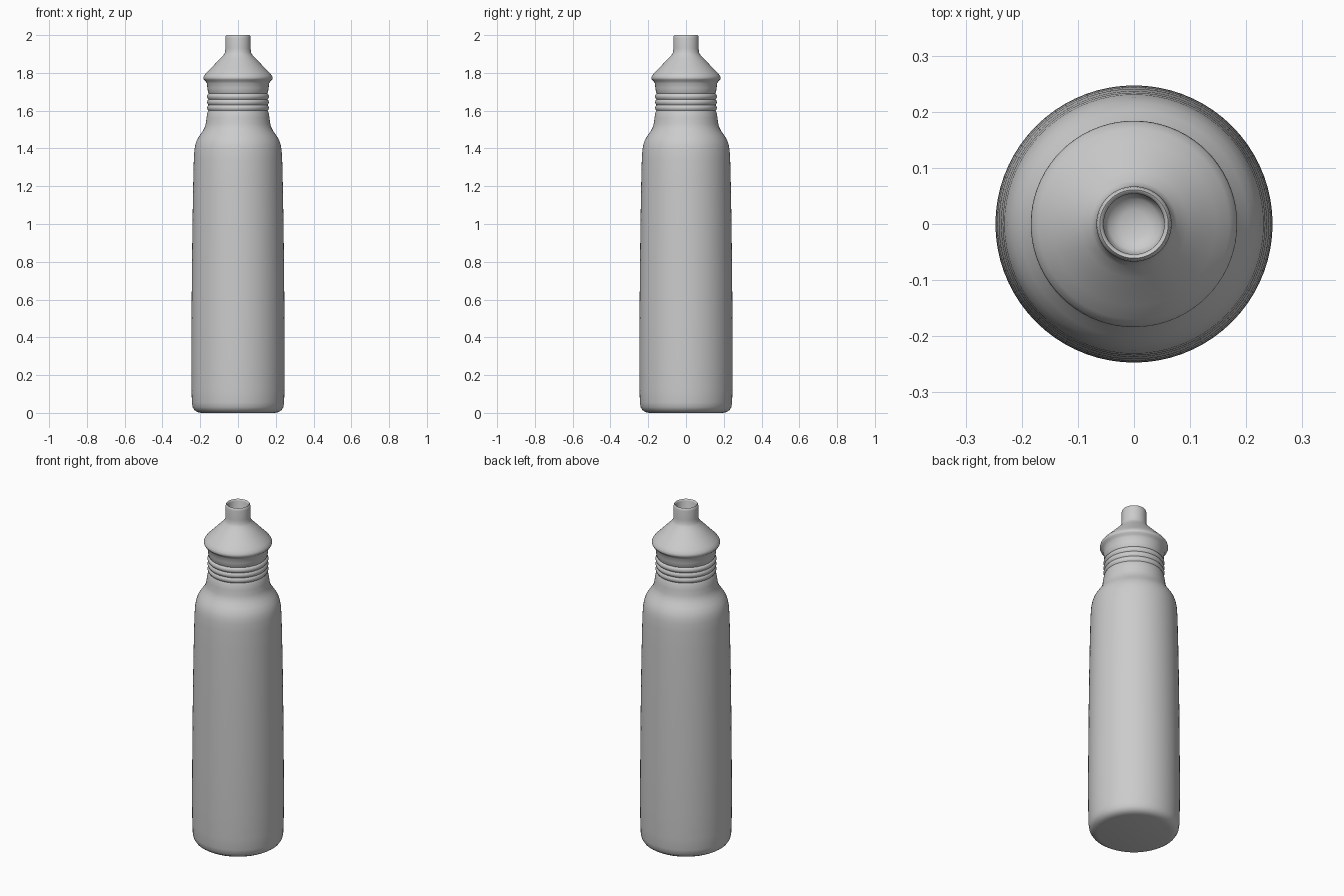
import bpy, bmesh, math

def lathe(name, profile, segs=72, angle=50):
    """Spin an (r, z) profile around z; r = 0 ends become poles."""
    bm = bmesh.new()
    rings = []
    for r, z in profile:
        if r == 0:
            rings.append([bm.verts.new((0, 0, z))])
        else:
            rings.append([bm.verts.new((r * math.cos(2 * math.pi * i / segs),
                                        r * math.sin(2 * math.pi * i / segs), z))
                          for i in range(segs)])
    for a, b in zip(rings, rings[1:]):
        for i in range(segs):
            j = (i + 1) % segs
            quad = [a[i % len(a)], a[j % len(a)], b[j % len(b)], b[i % len(b)]]
            bm.faces.new(list(dict.fromkeys(quad)))
    bmesh.ops.recalc_face_normals(bm, faces=bm.faces)
    me = bpy.data.meshes.new(name)
    bm.to_mesh(me)
    bm.free()
    ob = bpy.data.objects.new(name, me)
    bpy.context.collection.objects.link(ob)
    bpy.ops.object.select_all(action='DESELECT')
    ob.select_set(True)
    bpy.context.view_layer.objects.active = ob
    bpy.ops.object.shade_smooth_by_angle(angle=math.radians(angle))
    return ob

# Bottle body: flat base with rounded edge, slight taper, rounded shoulder
body = [(0, 0), (0.195, 0), (0.215, 0.004), (0.23, 0.014), (0.24, 0.03), (0.244, 0.055),
        (0.246, 0.12), (0.247, 0.27), (0.246, 0.5), (0.244, 0.75), (0.241, 1.0),
        (0.237, 1.22), (0.234, 1.34), (0.231, 1.39), (0.226, 1.42), (0.217, 1.446),
        (0.203, 1.469), (0.188, 1.49), (0.177, 1.51), (0.171, 1.53), (0.167, 1.56),
        (0.162, 1.59)]
# Three thread rings on the neck
for k in range(3):
    z = 1.60 + k * 0.03
    body += [(0.157, z), (0.162, z + 0.007), (0.164, z + 0.015), (0.162, z + 0.023)]
body += [(0.156, 1.69), (0.145, 1.695)]
lathe("bottle_body", body)

# Cap with flared rim, conical top and open drinking spout
cap = [(0.145, 1.688), (0.154, 1.69), (0.159, 1.70), (0.162, 1.72), (0.165, 1.745),
       (0.172, 1.757), (0.181, 1.765), (0.184, 1.772), (0.181, 1.783), (0.170, 1.798),
       (0.146, 1.822), (0.120, 1.849), (0.095, 1.875), (0.076, 1.895), (0.069, 1.908),
       (0.067, 1.93), (0.067, 1.985), (0.065, 1.995), (0.061, 2.0), (0.057, 1.998),
       (0.054, 1.99), (0.053, 1.92), (0.045, 1.905), (0.025, 1.897), (0, 1.895)]
lathe("cap_with_spout", cap)
